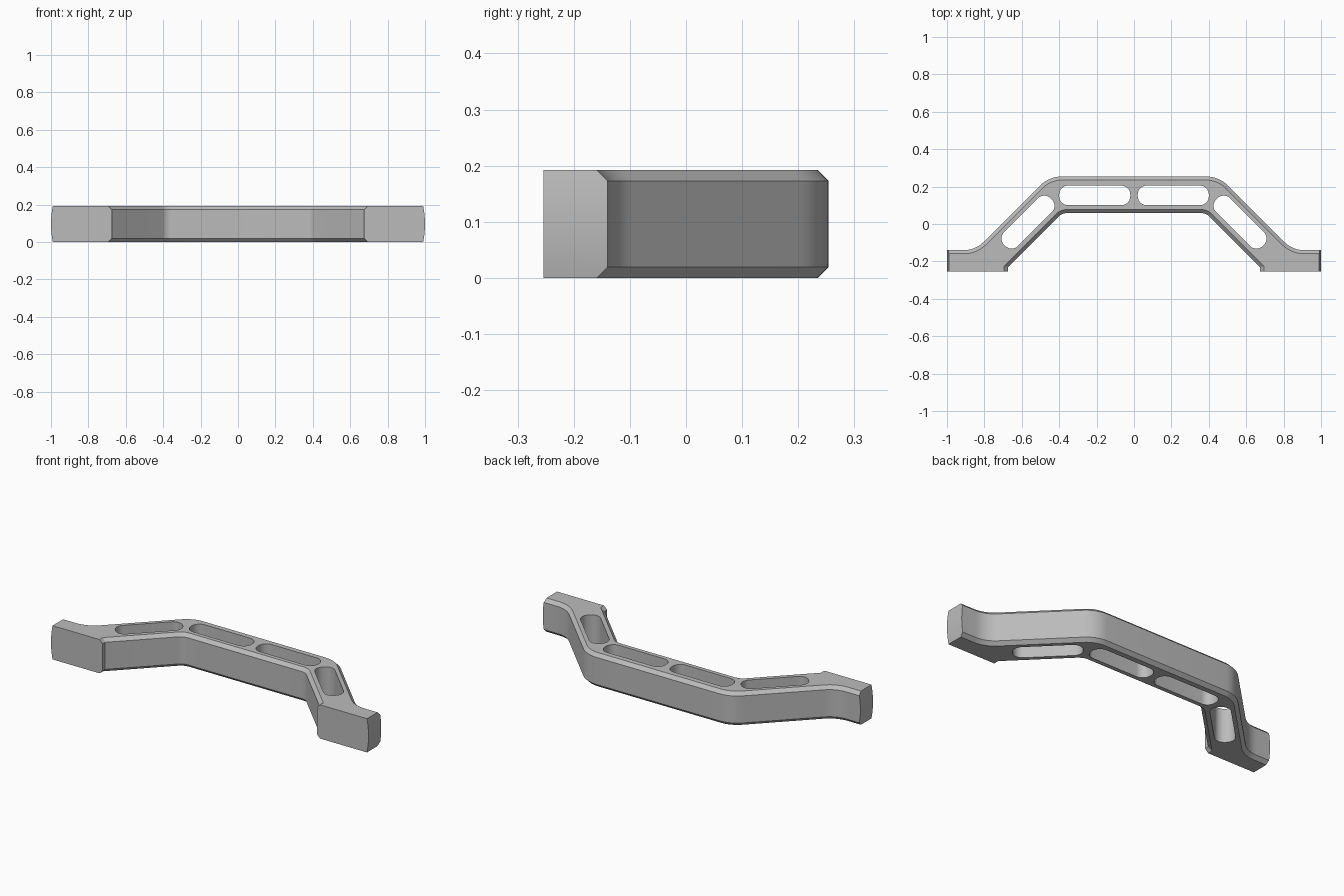
import bpy, bmesh, math
from mathutils import Vector

if "Cube" in bpy.data.objects:
    bpy.data.objects.remove(bpy.data.objects["Cube"])

HEIGHT, CHAMFER = 0.192, 0.019
FRONT, BACK, FOOT, INNER, STEP = -0.254, 0.254, -0.14, 0.058, 0.675
OUT_DIAG, IN_DIAG = 0.708, 0.443      # the legs run along y = c - x
ROOT2 = math.sqrt(2)

metal = bpy.data.materials.new("grey metal")
metal.use_nodes = True
colour = (0.5, 0.5, 0.5, 1)
metal.diffuse_color = colour
metal.node_tree.nodes["Principled BSDF"].inputs["Base Color"].default_value = colour


def fillet(prev, corner, nxt, radius, steps=8):
    """Points of a round corner."""
    a, c, b = Vector(prev), Vector(corner), Vector(nxt)
    u, v = (a - c).normalized(), (b - c).normalized()
    half = u.angle(v) / 2
    centre = c + (u + v).normalized() * radius / math.sin(half)
    start = c + u * radius / math.tan(half) - centre
    end = c + v * radius / math.tan(half) - centre
    sweep = start.angle(end)
    return [centre + (start * math.sin((1 - i / steps) * sweep)
                      + end * math.sin(i / steps * sweep)) / math.sin(sweep)
            for i in range(steps + 1)]


def outline(inset, tip):
    """Closed handle outline, its grip edges drawn in by the inset."""
    out_c, in_c = OUT_DIAG - inset * ROOT2, IN_DIAG + inset * ROOT2
    foot, back, inner, step = FOOT - inset, BACK - inset, INNER + inset, STEP + inset
    heel, shoulder = (out_c - foot, foot), (out_c - back, back)
    bend, toe = (in_c - inner, inner), (step, in_c - step)
    outer = [Vector((tip, FRONT)), Vector((tip, foot))]
    outer += fillet((tip, foot), heel, shoulder, 0.15 + inset)
    outer += fillet(heel, shoulder, (0, back), 0.165 - inset)
    under = fillet((0, inner), bend, toe, 0.06 + inset)
    under += [Vector(toe), Vector((step, FRONT))]
    right = outer
    left = [Vector((-p.x, p.y)) for p in reversed(outer)]
    under_left = [Vector((-p.x, p.y)) for p in reversed(under)]
    return right + left + under_left + under


def loft(name, layers):
    """Solid skinned through a stack of (z, outline) layers."""
    bm = bmesh.new()
    rings = [[bm.verts.new((p.x, p.y, z)) for p in pts] for z, pts in layers]
    for low, high in zip(rings, rings[1:]):
        for i in range(len(low)):
            j = (i + 1) % len(low)
            bm.faces.new((low[i], low[j], high[j], high[i]))
    bm.faces.new(rings[0])
    bm.faces.new(rings[-1])
    bmesh.ops.recalc_face_normals(bm, faces=bm.faces)
    mesh = bpy.data.meshes.new(name)
    bm.to_mesh(mesh)
    bm.free()
    mesh.materials.append(metal)
    obj = bpy.data.objects.new(name, mesh)
    bpy.context.collection.objects.link(obj)
    return obj


def slot_cutter(x, y, length, angle, width=0.105, radius=0.048):
    """Rounded slot that reaches through the handle."""
    l, w = length / 2, width / 2
    box = [(-l, -w), (l, -w), (l, w), (-l, w)]
    pts = []
    for i in range(4):
        pts += fillet(box[i - 1], box[i], box[(i + 1) % 4], radius)
    ca, sa = math.cos(angle), math.sin(angle)
    pts = [Vector((x + p.x * ca - p.y * sa, y + p.x * sa + p.y * ca)) for p in pts]
    cutter = loft("slot_cutter", [(-0.1, pts), (HEIGHT + 0.1, pts)])
    cutter.hide_render = True
    return cutter


# Handle body: chamfered above and below, with slightly bowed foot ends
layers = []
body_steps = 6
heights = [0] + [CHAMFER + (HEIGHT - 2 * CHAMFER) * i / body_steps
                 for i in range(body_steps + 1)] + [HEIGHT]
for z in heights:
    bow = (2 * z / HEIGHT - 1) ** 2
    layers.append((z, outline(CHAMFER if z in (0, HEIGHT) else 0, 1 - 0.01 * bow)))
handle = loft("handle", layers)

# Two slots in the grip and one in each leg
bpy.context.view_layer.objects.active = handle
for side in (-1, 1):
    for cutter in (slot_cutter(side * 0.21, 0.153, 0.38, 0),
                   slot_cutter(side * 0.567, 0.01, 0.352, -side * math.pi / 4)):
        cut = handle.modifiers.new("slot", "BOOLEAN")
        cut.operation, cut.solver, cut.object = "DIFFERENCE", "EXACT", cutter
        bpy.ops.object.modifier_apply(modifier=cut.name)
        bpy.data.objects.remove(cutter)

# Smooth rounds, crisp chamfers
bpy.ops.object.select_all(action="DESELECT")
handle.select_set(True)
bpy.ops.object.shade_smooth_by_angle(angle=math.radians(30))
